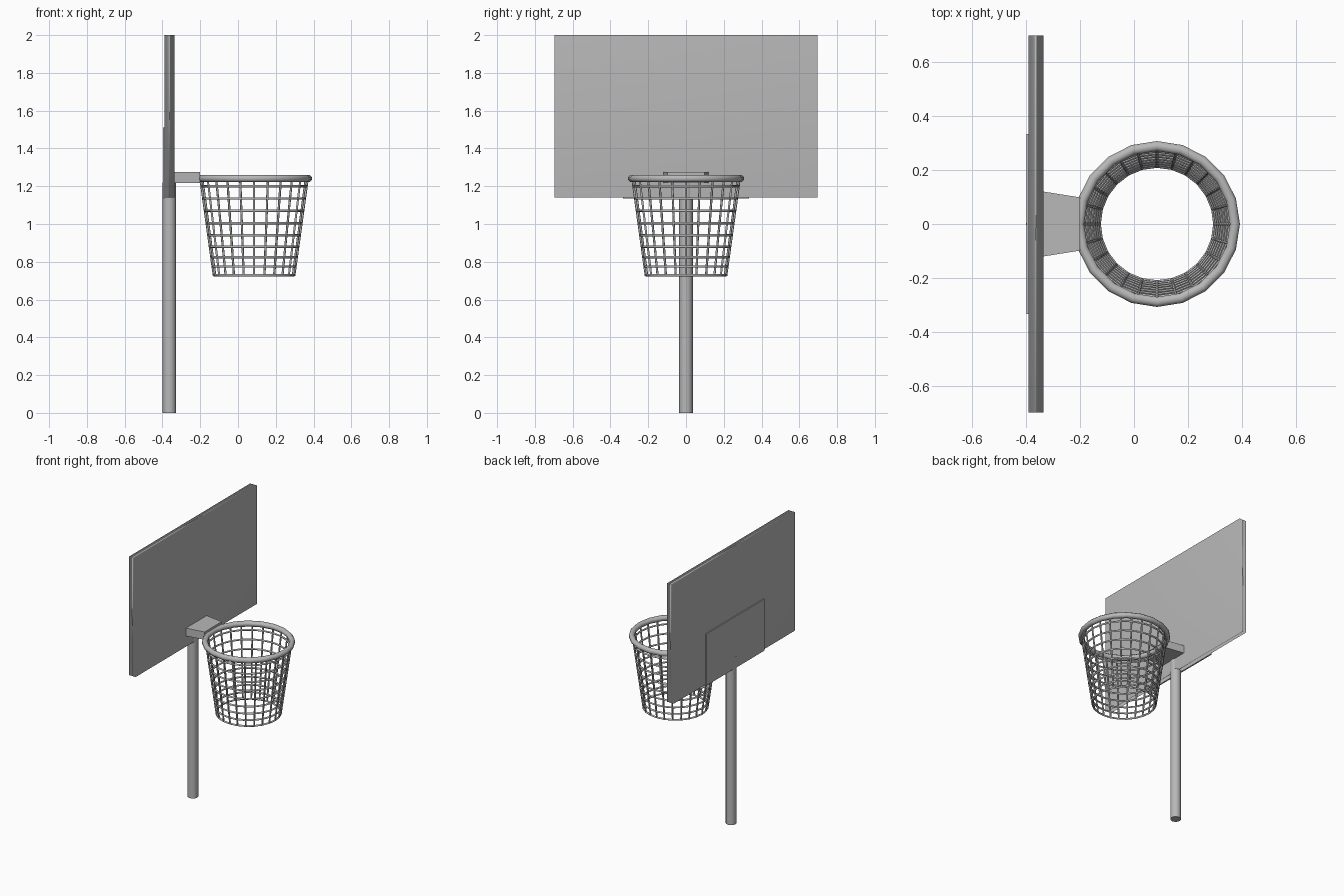
import bpy, bmesh
from math import cos, sin, pi, radians
from mathutils import Vector

cube = bpy.data.objects.get("Cube")
if cube:
    bpy.data.objects.remove(cube, do_unlink=True)

GREY = (0.48, 0.48, 0.48, 1)
grey = bpy.data.materials.new("plain grey")
grey.use_nodes = True
grey.diffuse_color = GREY
grey.node_tree.nodes["Principled BSDF"].inputs["Base Color"].default_value = GREY

HOOP_X = 0.085


def finish(name, bm, smooth=None):
    bmesh.ops.recalc_face_normals(bm, faces=bm.faces)
    mesh = bpy.data.meshes.new(name)
    bm.to_mesh(mesh)
    bm.free()
    obj = bpy.data.objects.new(name, mesh)
    bpy.context.collection.objects.link(obj)
    mesh.materials.append(grey)
    if smooth:
        bpy.ops.object.select_all(action='DESELECT')
        obj.select_set(True)
        bpy.context.view_layer.objects.active = obj
        bpy.ops.object.shade_smooth_by_angle(angle=radians(smooth))
    return obj


def box(name, x0, x1, half_y, z0, z1):
    bm = bmesh.new()
    bmesh.ops.create_cube(bm, size=1)
    for v in bm.verts:
        v.co = (x0 if v.co.x < 0 else x1, 2 * half_y * v.co.y, z0 if v.co.z < 0 else z1)
    return finish(name, bm)


def add_ring(bm, radius, z, tube, segments, sides):
    rows = []
    for i in range(segments):
        a = 2 * pi * i / segments
        row = []
        for j in range(sides):
            b = 2 * pi * (j + 0.5) / sides
            r = radius + tube * cos(b)
            row.append(bm.verts.new((HOOP_X + r * cos(a), r * sin(a), z + tube * sin(b))))
        rows.append(row)
    for i in range(segments):
        p, q = rows[i], rows[(i + 1) % segments]
        for j in range(sides):
            k = (j + 1) % sides
            bm.faces.new((p[j], q[j], q[k], p[k]))


def add_rod(bm, start, end, radius, sides):
    start, end = Vector(start), Vector(end)
    axis = end - start
    made = bmesh.ops.create_cone(bm, cap_ends=True, segments=sides, radius1=radius,
                                 radius2=radius, depth=axis.length)["verts"]
    bmesh.ops.rotate(bm, verts=made, matrix=axis.to_track_quat('Z', 'Y').to_matrix())
    bmesh.ops.translate(bm, verts=made, vec=(start + end) / 2)


# Backboard, with normals dominated by its two large faces
board = box("backboard", -0.39, -0.335, 0.697, 1.14, 2.0)
for p in board.data.polygons:
    p.use_smooth = True
weighted = board.modifiers.new("area normals", 'WEIGHTED_NORMAL')
weighted.mode = 'FACE_AREA'
weighted.keep_sharp = False

# Mounting plate on the back of the board
box("back_plate", -0.398, -0.388, 0.333, 1.135, 1.51)

# Pole
bm = bmesh.new()
add_rod(bm, (-0.363, 0, 0), (-0.363, 0, 1.22), 0.036, 12)
finish("pole", bm, 40)

# Tapered bracket between board and rim
bracket = box("rim_bracket", -0.336, -0.2, 0.12, 1.218, 1.275)
for v in bracket.data.vertices:
    if v.co.x > -0.25:
        v.co.y *= 0.82

# Rim
bm = bmesh.new()
add_ring(bm, 0.288, 1.241, 0.02, 20, 8)
finish("rim", bm, 50)

# Basket net: hoops and sloping strands on a cone
TOP_Z, LOW_Z, TOP_R, LOW_R = 1.235, 0.729, 0.283, 0.213


def net_radius(z):
    return LOW_R + (TOP_R - LOW_R) * (z - LOW_Z) / (TOP_Z - LOW_Z)


bm = bmesh.new()
for z in (1.2, 1.135, 1.07, 1.005, 0.94, 0.88, 0.825, 0.775, LOW_Z):
    add_ring(bm, net_radius(z), z, 0.0065, 24, 6)
finish("net_hoops", bm, 60)

bm = bmesh.new()
for i in range(24):
    a = 2 * pi * i / 24
    ends = [(HOOP_X + r * cos(a), r * sin(a), z) for r, z in ((TOP_R, TOP_Z), (LOW_R, LOW_Z))]
    add_rod(bm, ends[1], ends[0], 0.006, 6)
finish("net_strands", bm, 70)
